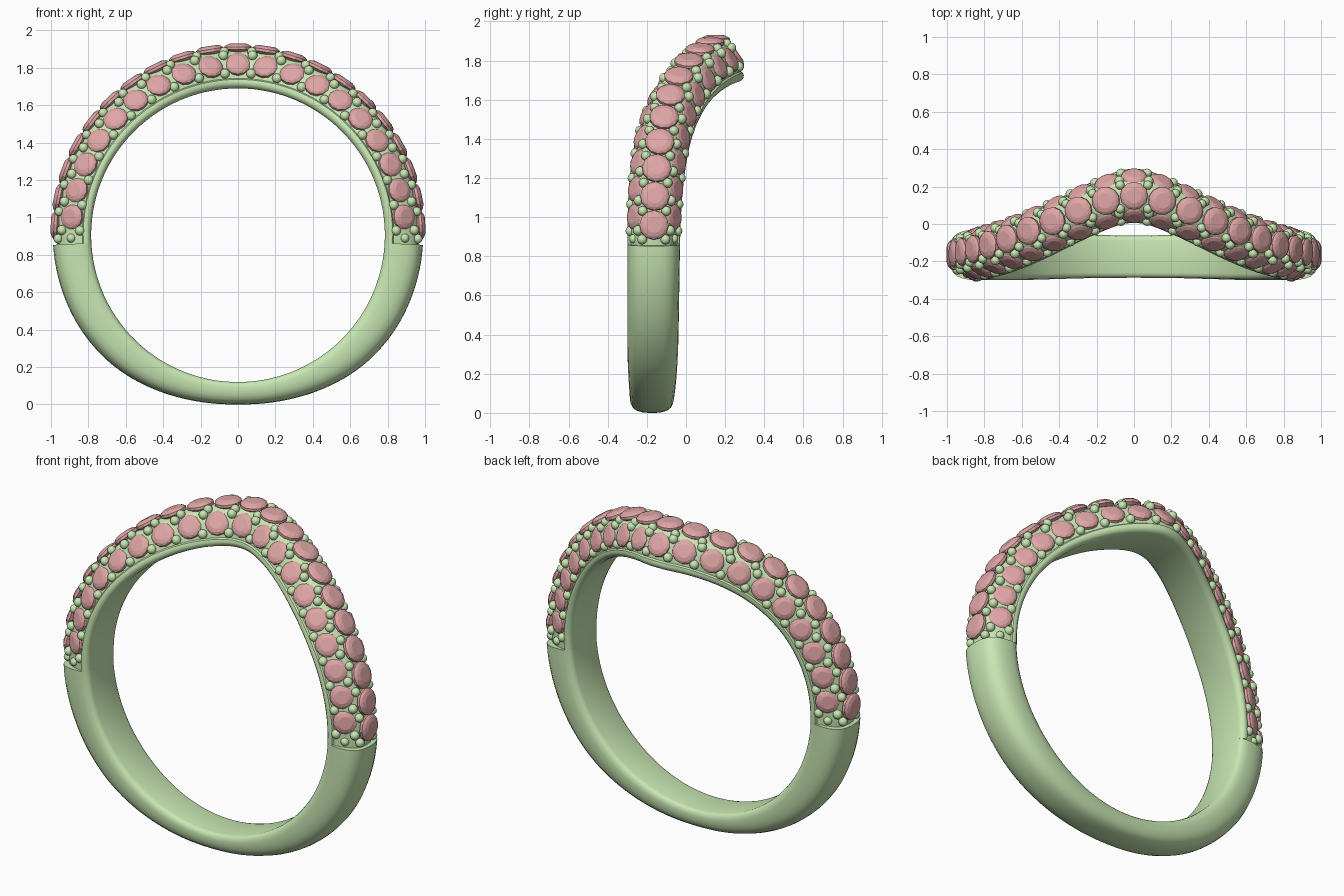
import bpy, bmesh
from math import sin, cos, pi, radians
from mathutils import Vector, Matrix

if "Cube" in bpy.data.objects:
    bpy.data.objects.remove(bpy.data.objects["Cube"])

CZ, RI = 0.905, 0.785          # finger hole centre height and radius
STEP = 93                      # angle from the top where the set stones stop

# angle-from-top tables: sideways path, half width, shank thickness
PATH = [(0, .17), (10, .118), (20, .055), (30, -.012), (40, -.066), (50, -.107),
        (60, -.135), (75, -.158), (90, -.165), (180, -.175)]
HALF = [(0, .145), (50, .143), (90, .135), (135, .13), (165, .115), (180, .112)]
THICK = [(0, .205), (95, .205), (120, .197), (137, .18), (150, .155), (165, .13), (180, .117)]


def lookup(table, t):
    t = abs((t + 180) % 360 - 180)
    for (a, va), (b, vb) in zip(table, table[1:]):
        if t <= b:
            return va + (vb - va) * (t - a) / (b - a)
    return table[-1][1]


def smooth(table, t):
    return sum(lookup(table, t + k) for k in range(-7, 8)) / 15


def place(t, u, r):
    """Point at angle t, u across the width (-1..1), radius r."""
    a = radians(t)
    return Vector((r * sin(a), smooth(PATH, t) + u * smooth(HALF, t), CZ + r * cos(a)))


def frame(t, u, r, tilt):
    """Matrix whose z axis leaves the band surface, leaning by tilt across the width."""
    a = radians(t)
    radial = Vector((sin(a), 0, cos(a)))
    along = (place(t + 1, 0, .9) - place(t - 1, 0, .9)).normalized()
    across = along.cross(radial).normalized()
    if across.y < 0:
        across = -across
    n = (radial * cos(tilt) + across * sin(tilt)).normalized()
    x = (along - n * along.dot(n)).normalized()
    m = Matrix((x, n.cross(x), n)).transposed().to_4x4()
    m.translation = place(t, u, r)
    return m


def material(name, rgb):
    m = bpy.data.materials.new(name)
    m.diffuse_color = (*rgb, 1)
    m.use_nodes = True
    m.node_tree.nodes["Principled BSDF"].inputs["Base Color"].default_value = m.diffuse_color
    return m


METAL = material("green metal", (.58, .80, .45))
STONE = material("rose stone", (.74, .38, .38))


def finish(bm, name, mat, angle=None):
    bmesh.ops.recalc_face_normals(bm, faces=bm.faces)
    me = bpy.data.meshes.new(name)
    bm.to_mesh(me)
    bm.free()
    me.materials.append(mat)
    ob = bpy.data.objects.new(name, me)
    bpy.context.collection.objects.link(ob)
    if angle:
        bpy.ops.object.select_all(action='DESELECT')
        ob.select_set(True)
        bpy.context.view_layer.objects.active = ob
        bpy.ops.object.shade_smooth_by_angle(angle=radians(angle))


def sweep(name, half_profile, t0, t1, steps, radius):
    """Sweep a mirrored half profile of (u, height) around the ring."""
    prof = half_profile + [(-u, h) for u, h in reversed(half_profile) if u > 0]
    bm = bmesh.new()
    rings = []
    for i in range(steps + 1):
        t = t0 + (t1 - t0) * i / steps
        rings.append([bm.verts.new(place(t, u, radius(t, h))) for u, h in prof])
    n = len(prof)
    for a, b in zip(rings, rings[1:]):
        for j in range(n):
            bm.faces.new((a[j], a[(j + 1) % n], b[(j + 1) % n], b[j]))
    bm.faces.new(rings[0])
    bm.faces.new(rings[-1])
    finish(bm, name, METAL, 40)


def drop(t):
    return -.023 * abs(t) / 90


# plain lower shank: rounded D section
shank = [(0, 0), (.75, 0), (.88, .03), (.96, .1), (1, .25), (.99, .45), (.95, .62),
         (.86, .78), (.7, .9), (.45, .97), (.2, .995), (0, 1)]
shank = shank[1:-1] + [(0, 1)]
sweep("shank", shank, STEP, 360 - STEP, 110, lambda t, h: RI + h * smooth(THICK, t))

# upper band: inner rim with a domed seat for the stones
seat = [(.75, 0), (.9, .006), (.98, .02), (1, .035), (.97, .048), (.9, .054), (.88, .075),
        (.8, .115), (.68, .155), (.5, .188), (.25, .203), (0, .207)]
sweep("stone_seat", seat, -STEP, STEP, 120,
      lambda t, h: RI + h + (drop(t) * h / .2))


# faceted round stones
def add_gem(bm, m, r):
    n = 12
    rings = []
    for f, z, turn in ((.3, -.045, 0), (1, -.012, 0), (1, .003, 0), (.83, .014, .5), (.55, .021, 0)):
        rings.append([bm.verts.new(m @ Vector((f * r * cos(2 * pi * (k + turn) / n),
                                               f * r * sin(2 * pi * (k + turn) / n), z)))
                      for k in range(n)])
    for i, (a, b) in enumerate(zip(rings, rings[1:])):
        for k in range(n):
            q = (k + 1) % n
            if i == 2:
                bm.faces.new((a[k], a[q], b[k]))
                bm.faces.new((a[q], b[q], b[k]))
            elif i == 3:
                bm.faces.new((a[k], a[q], b[q]))
                bm.faces.new((a[k], b[q], b[k]))
            else:
                bm.faces.new((a[k], a[q], b[q], b[k]))
    bm.faces.new(rings[0])
    bm.faces.new(rings[-1])


LEAN = radians(56)
rows = [("front_stones", -.71, .917, -LEAN, 9, 9.3, .069),
        ("centre_stones", 0, 1.004, 0, 10, 8.68, .075),
        ("back_stones", .71, .917, LEAN, 9, 9.3, .069)]
for name, u, r, tilt, count, step, size in rows:
    bm = bmesh.new()
    for i in range(-count, count + 1):
        t = i * step
        add_gem(bm, frame(t, u, r + drop(t), tilt), size)
    finish(bm, name, STONE)

# bead prongs between the stones
bm = bmesh.new()


def bead(t, u, r, size):
    m = Matrix.Translation(place(t, u, r + drop(t)))
    bmesh.ops.create_uvsphere(bm, u_segments=12, v_segments=8, radius=size, matrix=m)


for s in (-1, 1):
    for i in range(-10, 10):
        t = (i + .5) * 9.3
        bead(t, s * .88, .868, .026)
        bead(t, s * .6, .965, .026)
    for i in range(-11, 11):
        bead((i + .5) * 8.68, s * .44, .985, .025)
    for e in (-1, 1):
        bead(e * 91, s * .75, .915, .024)
finish(bm, "bead_prongs", METAL, 60)
